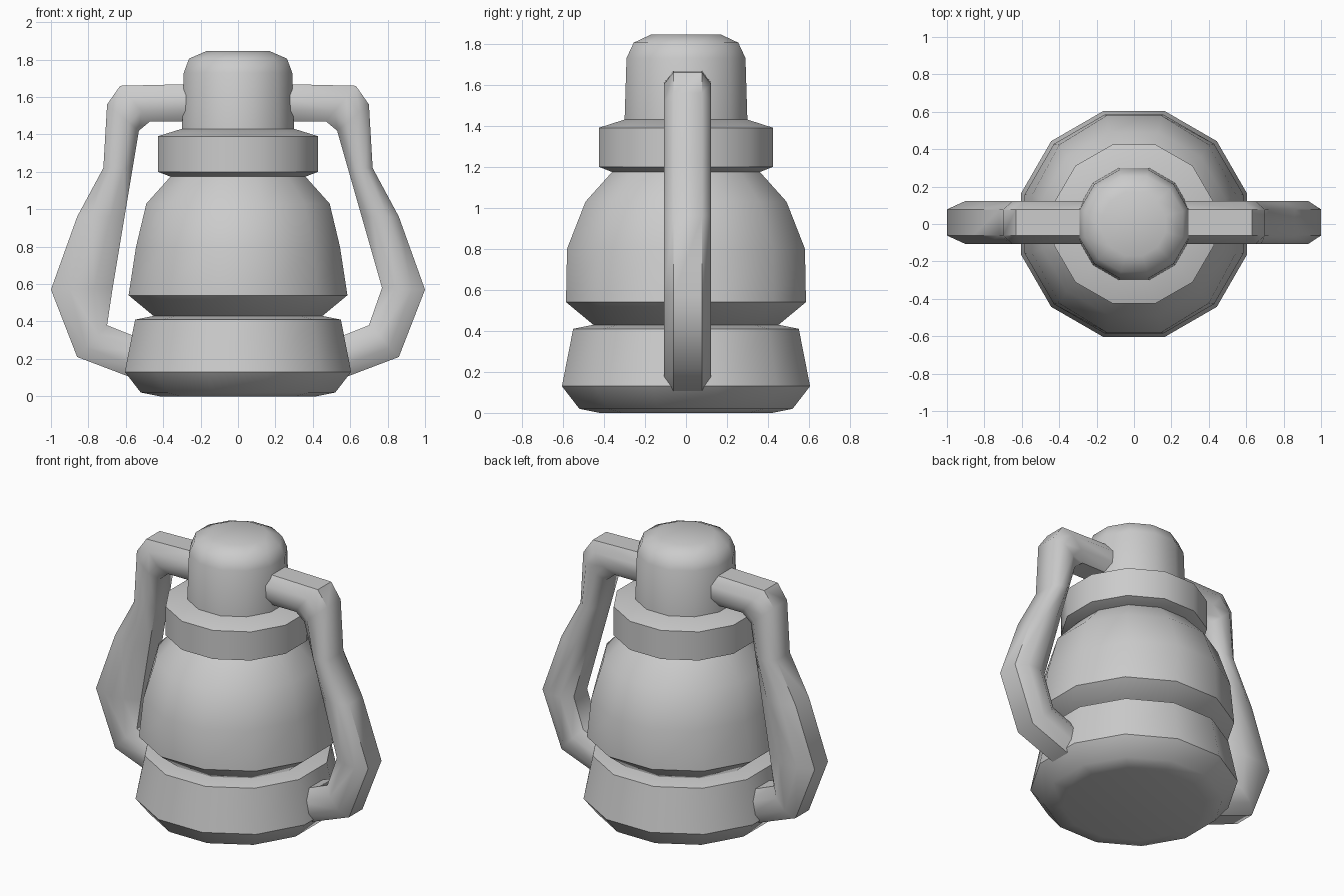
import bpy, bmesh, math

if "Cube" in bpy.data.objects:
    bpy.data.objects.remove(bpy.data.objects["Cube"])

SIDES = 12
K = math.cos(math.pi / SIDES)  # flat-to-corner ratio of the 12-gon


def skin(name, rings, angle=48):
    """Bridge equal-length rings of points into a closed solid."""
    bm = bmesh.new()
    loops = [[bm.verts.new(p) for p in ring] for ring in rings]
    n = len(loops[0])
    for a, b in zip(loops, loops[1:]):
        for i in range(n):
            j = (i + 1) % n
            bm.faces.new((a[i], a[j], b[j], b[i]))
    bm.faces.new(loops[0])
    bm.faces.new(loops[-1])
    bmesh.ops.recalc_face_normals(bm, faces=bm.faces[:])
    mesh = bpy.data.meshes.new(name)
    bm.to_mesh(mesh)
    bm.free()
    ob = bpy.data.objects.new(name, mesh)
    bpy.context.collection.objects.link(ob)
    bpy.ops.object.select_all(action='DESELECT')
    ob.select_set(True)
    bpy.context.view_layer.objects.active = ob
    bpy.ops.object.shade_smooth_by_angle(angle=math.radians(angle))
    return ob


def lathe(name, profile):
    """Profile of (half width in x, half width in y, z)."""
    rings = []
    for rx, ry, z in profile:
        ring = []
        for i in range(SIDES):
            a = 2 * math.pi * (i + 0.5) / SIDES
            ring.append((rx / K * math.cos(a), ry / K * math.sin(a), z))
        rings.append(ring)
    return skin(name, rings)


# fuel tank base
lathe("base", [(0.42, 0.42, 0.0), (0.52, 0.52, 0.02), (0.605, 0.605, 0.13),
               (0.55, 0.55, 0.41), (0.45, 0.45, 0.43)])
# glass globe
lathe("globe", [(0.44, 0.44, 0.42), (0.585, 0.585, 0.54), (0.545, 0.58, 0.80),
                (0.49, 0.49, 1.03), (0.36, 0.36, 1.175)])
# collar above the globe
lathe("collar", [(0.35, 0.35, 1.17), (0.428, 0.425, 1.20),
                 (0.428, 0.425, 1.39), (0.30, 0.30, 1.43)])
# chimney cap
lathe("chimney", [(0.30, 0.30, 1.41), (0.29, 0.29, 1.73),
                  (0.262, 0.255, 1.805), (0.17, 0.17, 1.845)])


# side arms: paired outer and inner outline points with a chamfered section
def arm(name, side, inner_x):
    def inner(z):
        return 0.53 + (inner_x - 0.53) * (1.42 - z) / 0.84, z

    stations = [((0.20, 1.67), (0.20, 1.47)),
                ((0.63, 1.66), (0.47, 1.47)),
                ((0.70, 1.56), (0.53, 1.42)),
                ((0.72, 1.22), inner(1.22)),
                ((0.86, 0.96), inner(0.96)),
                ((1.00, 0.57), inner(0.58)),
                ((0.86, 0.21), (0.70, 0.38)),
                ((0.57, 0.10), (0.50, 0.30))]
    section = [(0, -0.07), (0.3, -0.115), (0.7, -0.115), (1, -0.07),
               (1, 0.07), (0.7, 0.115), (0.3, 0.115), (0, 0.07)]
    rings = []
    for o, q in stations:
        rings.append([(side * (o[0] + (q[0] - o[0]) * t), y + 0.008,
                       o[1] + (q[1] - o[1]) * t) for t, y in section])
    skin(name, rings, 50)


arm("right_arm", 1, 0.77)
arm("left_arm", -1, 0.67)
